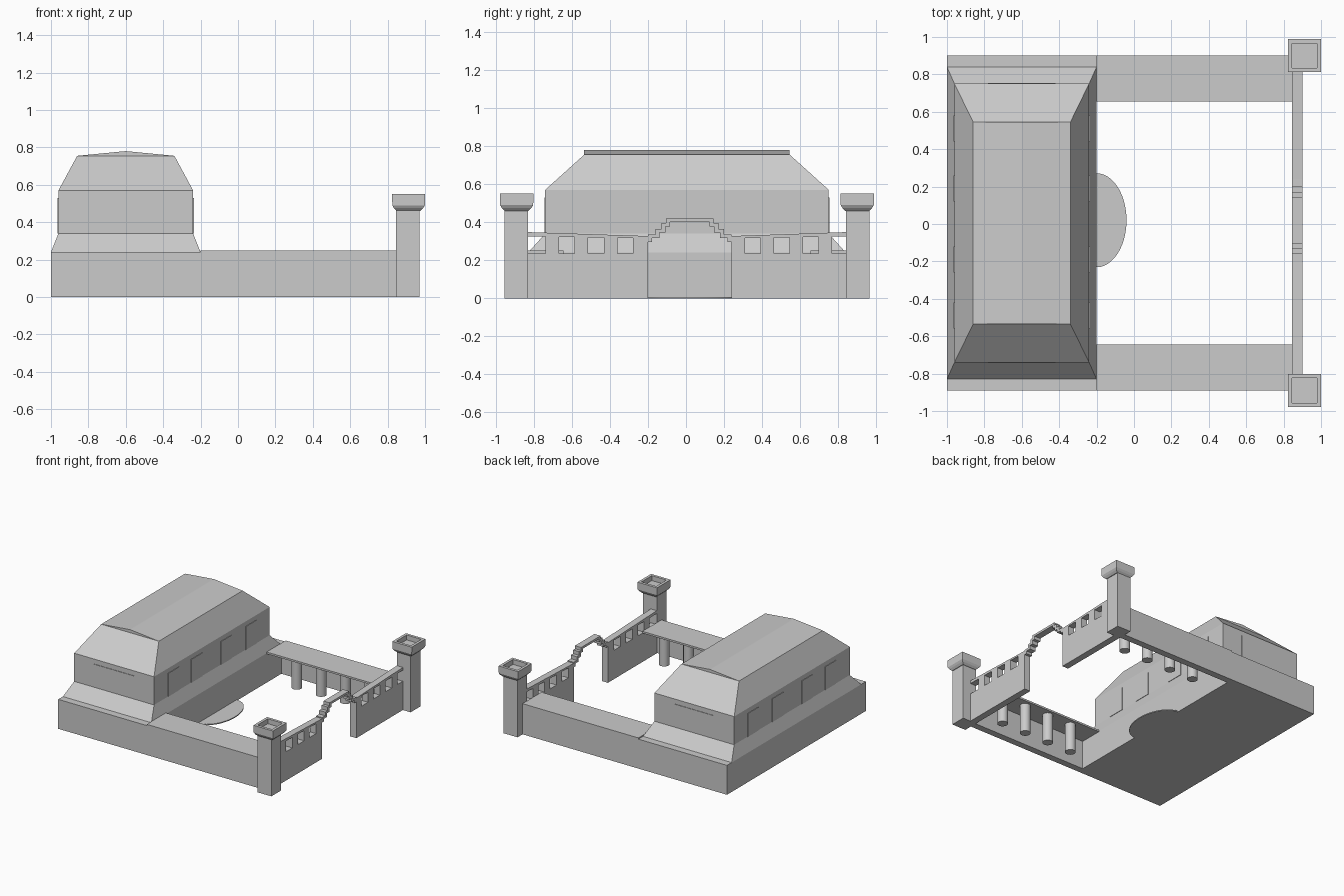
import bpy
import bmesh
import math

cube = bpy.data.objects.get("Cube")
if cube:
    bpy.data.objects.remove(cube, do_unlink=True)

# One plain stone colour
stone = bpy.data.materials.new("stone_grey")
stone.use_nodes = True
GREY = (0.6, 0.6, 0.6, 1)
stone.diffuse_color = GREY
stone.node_tree.nodes["Principled BSDF"].inputs["Base Color"].default_value = GREY


def finish(name, bm):
    bmesh.ops.recalc_face_normals(bm, faces=bm.faces)
    mesh = bpy.data.meshes.new(name)
    bm.to_mesh(mesh)
    bm.free()
    mesh.materials.append(stone)
    obj = bpy.data.objects.new(name, mesh)
    bpy.context.collection.objects.link(obj)
    return obj


def loft(name, cx, cy, rings):
    """Stack of rectangles, each (half x, half y, z), capped at both ends."""
    bm = bmesh.new()
    loops = [[bm.verts.new((cx + sx * hx, cy + sy * hy, z))
              for sx, sy in ((-1, -1), (1, -1), (1, 1), (-1, 1))] for hx, hy, z in rings]
    for a, b in zip(loops, loops[1:]):
        for i in range(4):
            j = (i + 1) % 4
            bm.faces.new((a[i], a[j], b[j], b[i]))
    bm.faces.new(loops[0])
    bm.faces.new(loops[-1])
    return finish(name, bm)


def box(name, x0, x1, y0, y1, z0, z1):
    hx, hy = (x1 - x0) / 2, (y1 - y0) / 2
    return loft(name, (x0 + x1) / 2, (y0 + y1) / 2, [(hx, hy, z0), (hx, hy, z1)])


def prism(name, x0, x1, profile):
    """Extrude a y-z profile along x."""
    bm = bmesh.new()
    face = bm.faces.new([bm.verts.new((x0, y, z)) for y, z in profile])
    out = bmesh.ops.extrude_face_region(bm, geom=[face])
    moved = [v for v in out["geom"] if isinstance(v, bmesh.types.BMVert)]
    bmesh.ops.translate(bm, verts=moved, vec=(x1 - x0, 0, 0))
    return finish(name, bm)


def cylinder(name, x, y, z0, z1, radius, sides, stretch=1.0):
    bm = bmesh.new()
    bmesh.ops.create_cone(bm, cap_ends=True, segments=sides, radius1=radius,
                          radius2=radius, depth=z1 - z0)
    for v in bm.verts:
        v.co.y *= stretch
        v.co.z += (z0 + z1) / 2
        v.co.x += x
        v.co.y += y
    for f in bm.faces:
        f.smooth = abs(f.normal.z) < 0.5
    return finish(name, bm)


MID = 0.005

# Main hall: plinth, sloping skirt, walls and hipped roof
box("hall_plinth", -1, -0.2, MID - 0.895, MID + 0.895, 0, 0.24)
loft("hall_body_and_roof", -0.6, MID, [
    (0.4, 0.835, 0.24), (0.36, 0.745, 0.34), (0.36, 0.745, 0.57),
    (0.26, 0.54, 0.755), (0.002, 0.54, 0.78)])

# Thin shutters on the hall walls
for i, y in enumerate((-0.49, -0.19, 0.19, 0.51)):
    for x, side in ((-0.24, "court"), (-0.96, "rear")):
        box(f"{side}_shutter_{i}", x - 0.004, x + 0.004, y - 0.07, y + 0.07, 0.34, 0.53)
for side in (-1, 1):
    y = MID + side * 0.745
    box("end_shutter", -0.78, -0.42, y - 0.004, y + 0.004, 0.345, 0.53)

# Rounded entrance step
cylinder("entrance_step", -0.2, 0.02, 0, 0.008, 0.16, 48, 1.57)

for side, word in ((-1, "right"), (1, "left")):
    def span(a, b):
        return sorted((MID + side * a, MID + side * b))

    # Side gallery: outer wall, roof slab and columns
    box(f"{word}_gallery_wall", -0.2, 0.85, *span(0.84, 0.895), 0, 0.24)
    box(f"{word}_gallery_roof", -0.2, 0.845, *span(0.65, 0.895), 0.235, 0.25)
    for i in range(4):
        cylinder(f"{word}_column_{i}", 0.03 + 0.22 * i, MID + side * 0.71, 0, 0.24, 0.04, 24)

    # Corner tower with a hollow cap
    box(f"{word}_tower", 0.845, 0.97, *span(0.835, 0.96), 0, 0.48)
    loft(f"{word}_tower_cap", 0.912, MID + side * 0.895, [
        (0.063, 0.063, 0.46), (0.078, 0.078, 0.475), (0.087, 0.087, 0.49),
        (0.088, 0.088, 0.55), (0.066, 0.066, 0.55), (0.066, 0.066, 0.51)])

    # Front fence: low wall, piers between openings, sloping rail
    inner = 0.02 + side * 0.22
    outer = MID + side * 0.84
    low, high = sorted((inner, outer))
    box(f"{word}_fence_wall", 0.845, 0.9, low, high, 0, 0.235)
    edges = [inner]
    for i in range(4):
        centre = 0.015 + side * (0.335 + 0.153 * i)
        edges += [centre - side * 0.041, centre + side * 0.041]
    for i in range(4):
        a, b = sorted(edges[2 * i:2 * i + 2])
        box(f"{word}_fence_pier_{i}", 0.845, 0.9, a, b, 0.235, 0.325)
    prism(f"{word}_fence_rail", 0.845, 0.9, [
        (inner, 0.315), (outer, 0.325), (outer, 0.348), (inner, 0.327)])

# Stepped arch over the gate
steps = [(0.22, 0.295), (0.22, 0.335), (0.18, 0.335), (0.18, 0.365),
         (0.15, 0.365), (0.15, 0.395), (0.125, 0.395), (0.125, 0.42)]
under = [(h - 0.022, max(z - 0.018, 0.295)) for h, z in steps]
top = [(0.02 - h, z) for h, z in steps] + [(0.02 + h, z) for h, z in reversed(steps)]
# The first point of the underside stays level with the foot of the arch
bottom = [(0.02 + h, z) for h, z in under] + [(0.02 - h, z) for h, z in reversed(under)]
prism("gate_arch", 0.845, 0.9, top + bottom)
